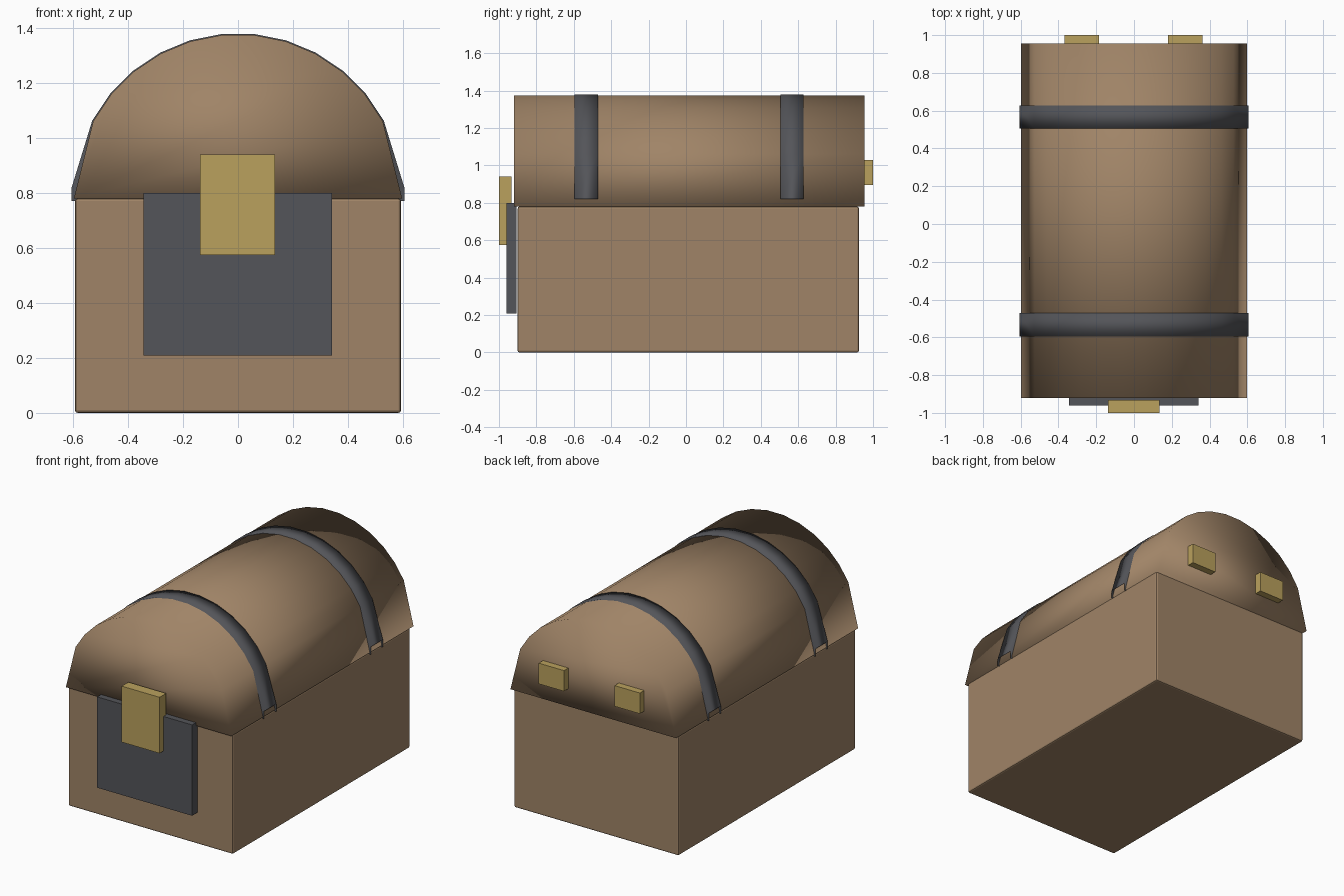
import bpy
import bmesh
import math

if "Cube" in bpy.data.objects:
    bpy.data.objects.remove(bpy.data.objects["Cube"])


def material(name, rgb):
    m = bpy.data.materials.new(name)
    m.diffuse_color = (*rgb, 1.0)
    m.use_nodes = True
    m.node_tree.nodes["Principled BSDF"].inputs["Base Color"].default_value = m.diffuse_color
    return m


BROWN = material("brown leather", (0.35, 0.23, 0.135))
GREY = material("dark grey metal", (0.088, 0.09, 0.10))
GOLD = material("brass", (0.49, 0.355, 0.11))


def add_object(name, bm, mat):
    bmesh.ops.recalc_face_normals(bm, faces=bm.faces)
    mesh = bpy.data.meshes.new(name)
    bm.to_mesh(mesh)
    bm.free()
    mesh.materials.append(mat)
    ob = bpy.data.objects.new(name, mesh)
    bpy.context.collection.objects.link(ob)
    return ob


def box(name, x, y, z, mat, bevel=0.0):
    bm = bmesh.new()
    bmesh.ops.create_cube(bm, size=1)
    for v in bm.verts:
        for i, (lo, hi) in enumerate((x, y, z)):
            v.co[i] = (lo + hi) / 2 + v.co[i] * (hi - lo)
    ob = add_object(name, bm, mat)
    if bevel:
        mod = ob.modifiers.new("rounded edges", 'BEVEL')
        mod.width = bevel
        mod.segments = 2
    return ob


def arch(radius, base, feet):
    """Arched cross-section: straight lower flanks, then a faceted arc."""
    pts = list(feet)
    for i in range(12):
        a = math.radians(28.125 + 11.25 * i)
        pts.append((radius * math.cos(a), base + radius * math.sin(a)))
    return pts + [(-x, z) for x, z in reversed(feet)]


def prism(name, profile, y0, y1, mat, skip=lambda c: False):
    bm = bmesh.new()
    front = [bm.verts.new((x, y0, z)) for x, z in profile]
    back = [bm.verts.new((x, y1, z)) for x, z in profile]
    bm.faces.new(front)
    bm.faces.new(back)
    n = len(profile)
    for i in range(n):
        j = (i + 1) % n
        bm.faces.new((front[i], front[j], back[j], back[i]))
    bmesh.ops.recalc_face_normals(bm, faces=bm.faces)
    # leave openings at the chosen faces
    gone = [f for f in bm.faces if skip(f.calc_center_median())]
    bmesh.ops.delete(bm, geom=gone, context='FACES')
    for f in bm.faces:
        f.smooth = True
    return add_object(name, bm, mat)


# Chest body and domed lid
box("chest_body", (-0.593, 0.593), (-0.9, 0.925), (0.0, 0.78), BROWN, 0.01)
prism("lid", arch(0.597, 0.78, [(0.597, 0.78)]), -0.92, 0.955, BROWN)

# Straps over the lid, open at their lower ends
strap_profile = arch(0.601, 0.78, [(0.605, 0.77), (0.605, 0.82)])
for name, y0, y1 in (("front_strap", -0.595, -0.47), ("back_strap", 0.505, 0.628)):
    prism(name, strap_profile, y0, y1, GREY, skip=lambda c: c.z < 0.81)

# Lock plate and clasp on the front
box("lock_plate", (-0.343, 0.341), (-0.96, -0.905), (0.208, 0.80), GREY)
box("clasp", (-0.138, 0.135), (-1.0, -0.932), (0.575, 0.94), GOLD)

# Hinges on the back of the lid
for name, x0 in (("left_hinge", -0.367), ("right_hinge", 0.18)):
    box(name, (x0, x0 + 0.182), (0.945, 1.0), (0.895, 1.03), GOLD)
